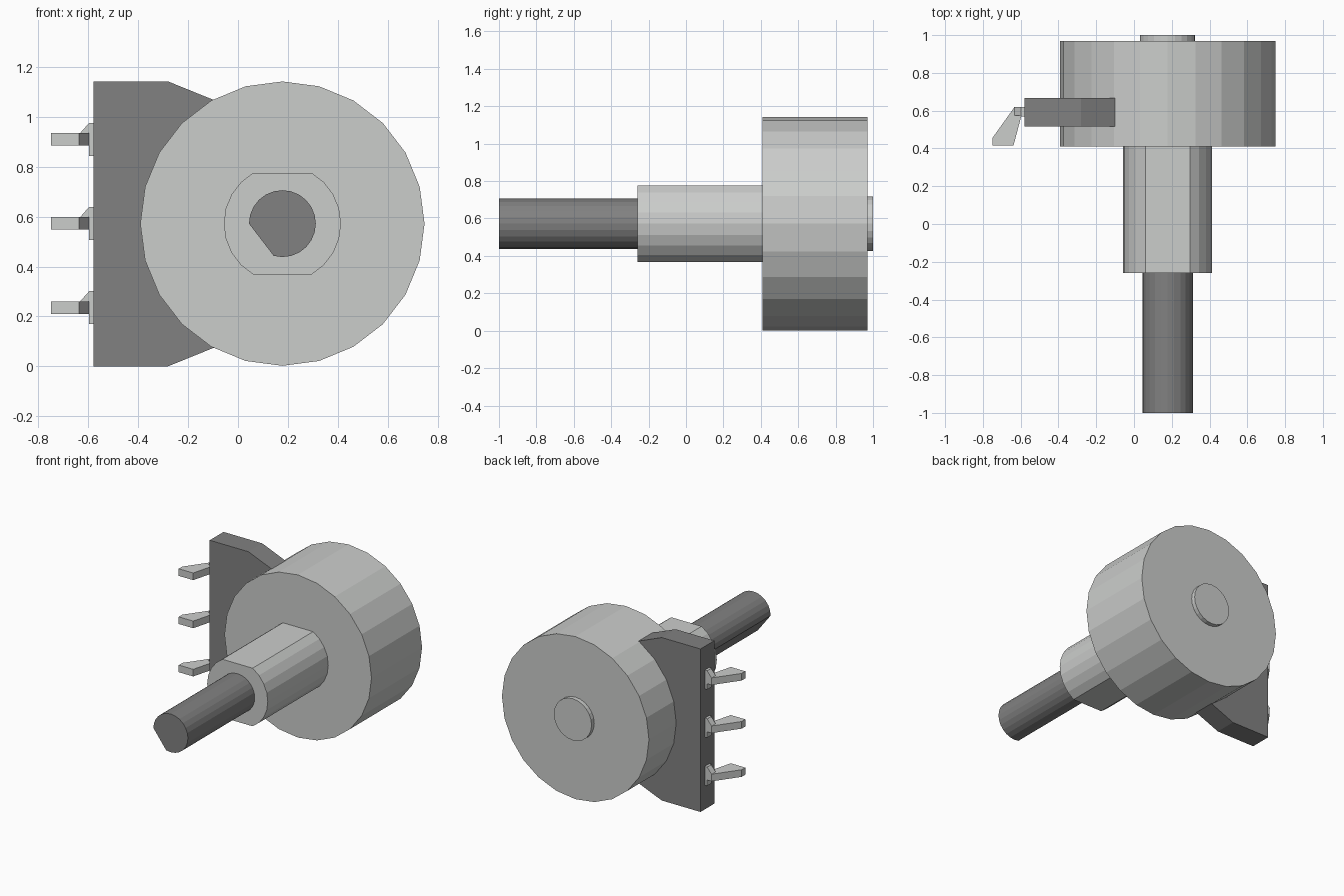
import bpy, bmesh, math

cube = bpy.data.objects.get("Cube")
if cube:
    bpy.data.objects.remove(cube, do_unlink=True)

AXIS_X, AXIS_Z = 0.178, 0.572


def material(name, rgb):
    m = bpy.data.materials.new(name)
    m.use_nodes = True
    m.diffuse_color = (*rgb, 1)
    m.node_tree.nodes["Principled BSDF"].inputs["Base Color"].default_value = (*rgb, 1)
    return m


metal = material("light metal", (0.60, 0.61, 0.60))
dark = material("dark plastic", (0.22, 0.22, 0.22))


def prism(bm, points, lo, hi, place):
    """Extrude a flat outline from lo to hi; place maps (a, b, depth) to xyz."""
    ends = [[bm.verts.new(place(a, b, d)) for a, b in points] for d in (lo, hi)]
    bm.faces.new(ends[0])
    bm.faces.new(ends[1][::-1])
    for i in range(len(points)):
        j = (i + 1) % len(points)
        bm.faces.new((ends[0][i], ends[1][i], ends[1][j], ends[0][j]))


def along_y(a, b, d):
    return (a, d, b)


def along_z(a, b, d):
    return (a, b, d)


def build(name, mat, parts):
    bm = bmesh.new()
    for part in parts:
        prism(bm, *part)
    bmesh.ops.recalc_face_normals(bm, faces=bm.faces)
    mesh = bpy.data.meshes.new(name)
    bm.to_mesh(mesh)
    bm.free()
    mesh.materials.append(mat)
    bpy.context.collection.objects.link(bpy.data.objects.new(name, mesh))


def ring(radius, skip=()):
    """24-sided outline; skipped steps leave a flat."""
    angles = [math.radians(15 * i) for i in range(24) if i not in skip]
    return [(AXIS_X + radius * math.cos(t), AXIS_Z + radius * math.sin(t)) for t in angles]


# Turned parts on the main axis
build("body", metal, [(ring(0.57), 0.41, 0.97, along_y)])
build("rear_boss", metal, [(ring(0.146), 0.96, 1.0, along_y)])
build("bushing", metal, [(ring(0.235, (5, 6, 7, 17, 18, 19)), -0.26, 0.42, along_y)])
build("shaft", dark, [(ring(0.134, (13, 14, 15, 16)), -1.0, -0.25, along_y)])

# Terminal board with chamfered corners
board = [(-0.58, 0), (-0.28, 0), (-0.095, 0.075), (-0.095, 1.067), (-0.28, 1.142), (-0.58, 1.142)]
build("terminal_board", dark, [(board, 0.515, 0.668, along_y)])

# Three bent terminals, each with a base tab and a gusset
arm = [(-0.75, 0.415), (-0.638, 0.415), (-0.597, 0.57), (-0.597, 0.62), (-0.632, 0.62), (-0.75, 0.455)]
for label, z in (("lower", 0.235), ("middle", 0.573), ("upper", 0.91)):
    tab = [(-0.598, z - 0.066), (-0.575, z - 0.066), (-0.575, z + 0.066), (-0.598, z + 0.066)]
    gusset = [(-0.634, z + 0.024), (-0.597, z + 0.024), (-0.597, z + 0.066)]
    build(label + "_terminal", metal, [
        (arm, z - 0.025, z + 0.025, along_z),
        (tab, 0.57, 0.62, along_y),
        (gusset, 0.575, 0.62, along_y),
    ])
